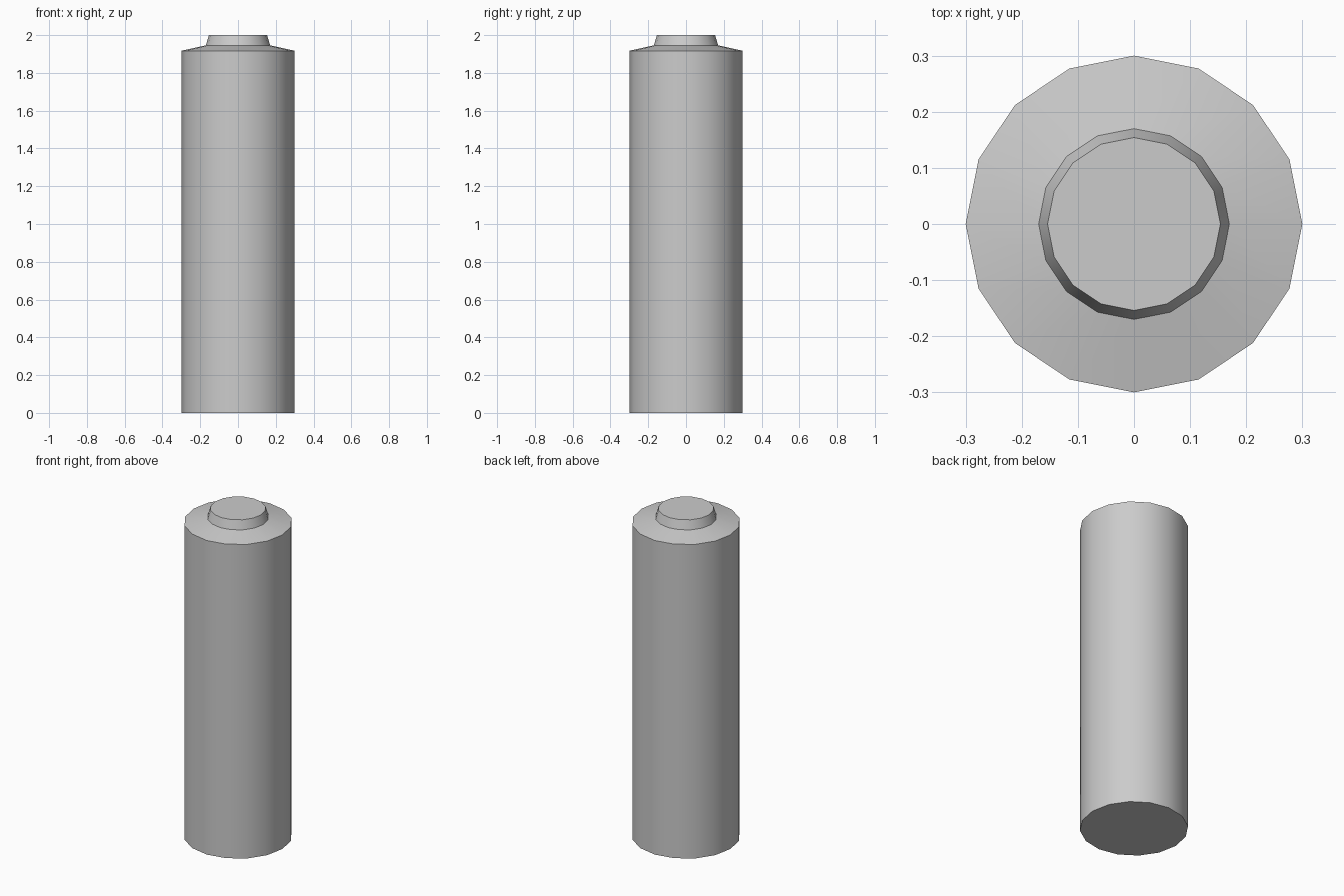
import bpy, bmesh, math

if "Cube" in bpy.data.objects:
    bpy.data.objects.remove(bpy.data.objects["Cube"])

SIDES = 16


def lathe(name, profile):
    """Capped solid of revolution from (radius, height) points."""
    bm = bmesh.new()
    rings = []
    for r, z in profile:
        rings.append([bm.verts.new((r * math.cos(2 * math.pi * i / SIDES),
                                    r * math.sin(2 * math.pi * i / SIDES), z))
                      for i in range(SIDES)])
    for low, high in zip(rings, rings[1:]):
        for i in range(SIDES):
            j = (i + 1) % SIDES
            bm.faces.new((low[i], low[j], high[j], high[i]))
    bm.faces.new(rings[0][::-1])
    bm.faces.new(rings[-1])
    mesh = bpy.data.meshes.new(name)
    bm.to_mesh(mesh)
    bm.free()
    obj = bpy.data.objects.new(name, mesh)
    bpy.context.collection.objects.link(obj)
    return obj


# Cylindrical cell: straight casing, sloped shoulder, tapered terminal
cell = lathe("battery_cell", [(0.30, 0), (0.30, 1.917), (0.17, 1.946), (0.154, 2.0)])

# Smooth round the sides, crisp at the rims
bpy.context.view_layer.objects.active = cell
cell.select_set(True)
bpy.ops.object.shade_smooth_by_angle(angle=math.radians(30))
